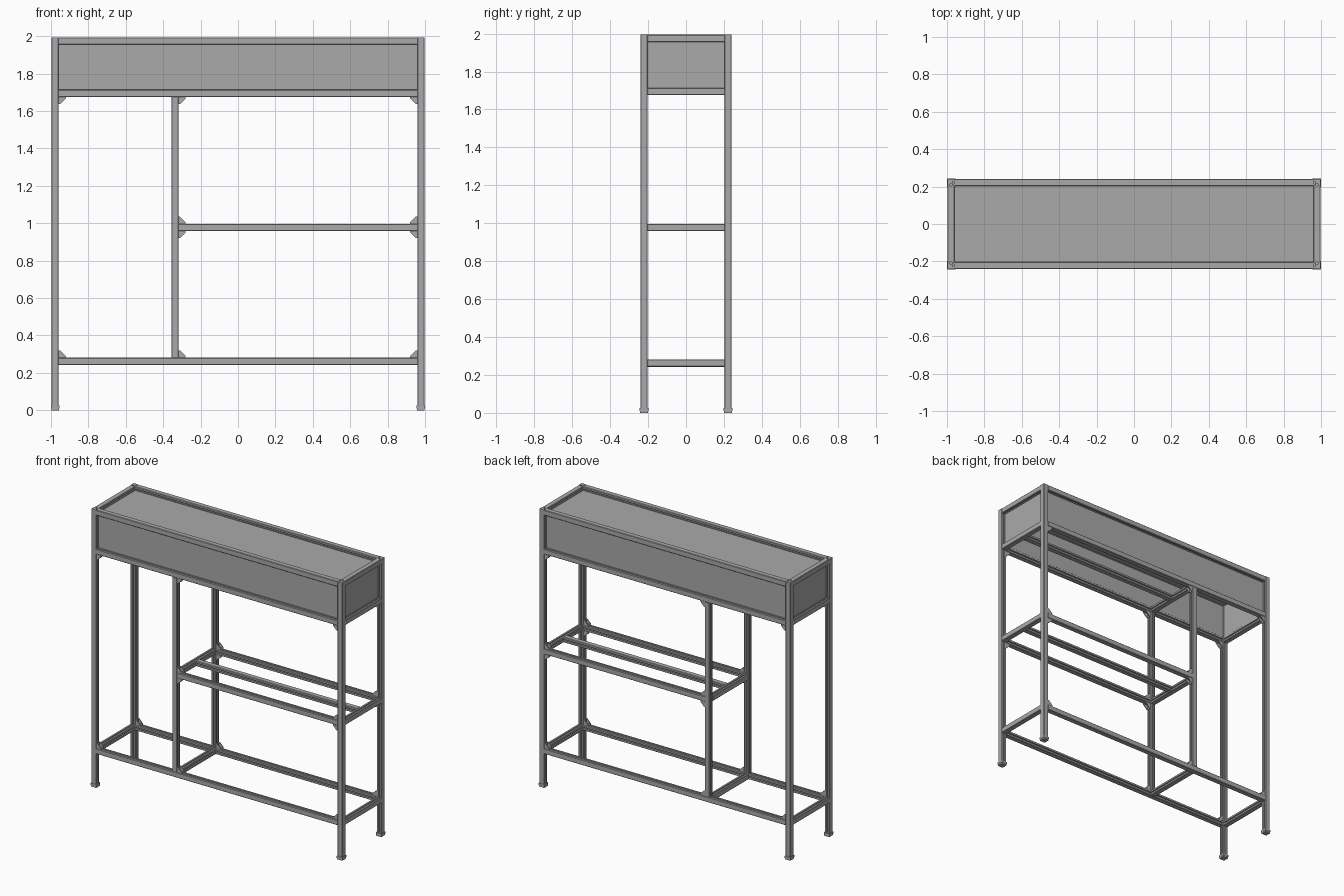
import bpy
import bmesh
from mathutils import Matrix, Vector

cube = bpy.data.objects.get("Cube")
if cube:
    bpy.data.objects.remove(cube)


def material(name, value):
    m = bpy.data.materials.new(name)
    m.use_nodes = True
    colour = (value, value, value, 1)
    m.diffuse_color = colour
    m.node_tree.nodes["Principled BSDF"].inputs["Base Color"].default_value = colour
    return m


GREY = material("aluminium grey", 0.4)

W = 0.038                 # width of the slotted bar
H = W / 2
X, Y = 0.9775, 0.2215     # corner post centres
DIV = -0.337              # divider post centre
LOW, MID, BOX, TOP = 0.262, 0.978, 1.695, 1.975   # rail heights
UP, DOWN = Vector((0, 0, 1)), Vector((0, 0, -1))


def finish(name, bm):
    bmesh.ops.recalc_face_normals(bm, faces=bm.faces)
    mesh = bpy.data.meshes.new(name)
    bm.to_mesh(mesh)
    bm.free()
    mesh.materials.append(GREY)
    obj = bpy.data.objects.new(name, mesh)
    bpy.context.collection.objects.link(obj)
    return obj


def add_prism(bm, outline, origin, u, v, depth):
    """Extrude a 2D outline drawn on axes u, v along depth."""
    base = [bm.verts.new(origin + u * a + v * b) for a, b in outline]
    face = bm.faces.new(base)
    out = bmesh.ops.extrude_face_region(bm, geom=[face], use_keep_orig=True)
    moved = [g for g in out["geom"] if isinstance(g, bmesh.types.BMVert)]
    bmesh.ops.translate(bm, verts=moved, vec=depth)


def add_box(bm, centre, size):
    mat = Matrix.Translation(centre) @ Matrix.Diagonal((*size, 1))
    bmesh.ops.create_cube(bm, size=1, matrix=mat)


# One side of the bar section, plain or with a T-slot
C = 0.003
PLAIN = [(C - H, -H), (H - C, -H)]
SLOT = [(-0.004, -H), (-0.004, -0.015), (-0.009, -0.015), (-0.005, -0.008),
        (0.005, -0.008), (0.009, -0.015), (0.004, -0.015), (0.004, -H)]


def bar(name, start, end, slots):
    """Square bar with slots on the sides that face the given directions."""
    start, end = Vector(start), Vector(end)
    along = end - start
    u = Vector((0, 1, 0)) if abs(along.y) < 0.001 else Vector((1, 0, 0))
    v = along.normalized().cross(u)
    outline = []
    for turn in range(4):
        normal = (-v, u, v, -u)[turn]
        slotted = any(normal.dot(d) > 0.5 for d in slots)
        side = [PLAIN[0], *SLOT, PLAIN[1]] if slotted else PLAIN
        for a, b in side:
            for _ in range(turn):
                a, b = -b, a
            outline.append((a, b))
    bm = bmesh.new()
    add_prism(bm, outline, start, u, v, along)
    return finish(name, bm)


def bracket(name, x, y, z, sx, sz):
    """Corner bracket: two plates joined by two clipped cheeks."""
    bm = bmesh.new()
    size, tip, width, t = 0.038, 0.009, 0.032, 0.004
    shape = [(0, 0), (size, 0), (size, tip), (tip, size), (0, size)]
    for off in (-width / 2, width / 2 - t):
        add_prism(bm, shape, Vector((x, y + off, z)), Vector((sx, 0, 0)),
                  Vector((0, 0, sz)), Vector((0, t, 0)))
    add_box(bm, (x + sx * size / 2, y, z + sz * t / 2), (size, width, t))
    add_box(bm, (x + sx * t / 2, y, z + sz * size / 2), (t, width, size))
    return finish(name, bm)


EAST, WEST = Vector((1, 0, 0)), Vector((-1, 0, 0))
NORTH, SOUTH = Vector((0, 1, 0)), Vector((0, -1, 0))

for y, side, inward in ((-Y, "front", NORTH), (Y, "back", SOUTH)):
    # Posts and feet
    for x, end, across in ((-X, "right", EAST), (X, "left", WEST)):
        bar(f"{side}_{end}_post", (x, y, 0.02), (x, y, 1.994), (inward, across))
        bm = bmesh.new()
        add_box(bm, (x, y, 0.005), (0.041, 0.041, 0.01))
        add_box(bm, (x, y, 0.0175), (0.045, 0.045, 0.015))
        finish(f"{side}_{end}_foot", bm)
    bar(f"{side}_divider_post", (DIV, y, LOW + H), (DIV, y, BOX - H), (inward, EAST, WEST))

    # Long rails
    for z, level, face in ((LOW, "bottom", UP), (BOX, "box_lower", UP), (TOP, "box_upper", DOWN)):
        bar(f"{side}_{level}_rail", (-X + H, y, z), (X - H, y, z), (inward, face))
    bar(f"{side}_shelf_rail", (DIV + H, y, MID), (X - H, y, MID), (inward, UP))

    # Corner brackets
    for x, sx in ((-X + H, 1), (DIV + H, 1), (X - H, -1)):
        bracket(f"{side}_bottom_bracket", x, y, LOW + H, sx, 1)
        bracket(f"{side}_box_bracket", x, y, BOX - H, sx, -1)
        if x > -X + W:
            bracket(f"{side}_shelf_upper_bracket", x, y, MID + H, sx, 1)
            bracket(f"{side}_shelf_lower_bracket", x, y, MID - H, sx, -1)

# Cross rails
for z, level, face, spots in ((LOW, "bottom", UP, (-X, DIV, X)), (MID, "shelf", UP, (DIV, X)),
                              (BOX, "box_lower", UP, (-X, DIV, X)),
                              (TOP, "box_upper", DOWN, (-X, X))):
    for x in spots:
        bar(f"{level}_cross_rail", (x, -Y + H, z), (x, Y - H, z),
            (face, WEST if x > 0 else EAST))

# Middle rails under the shelf and the box
for z, level in ((MID, "shelf"), (BOX, "box")):
    bar(f"{level}_middle_rail", (DIV + H, 0, z), (X - H, 0, z), (NORTH, SOUTH))

# Panels set toward the inner side of the box frame
T = 0.006
IN = 0.012
mid_z, tall = (BOX + TOP) / 2, TOP - BOX - W + 0.012
long, deep = 2 * X - W + 0.012, 2 * Y - W + 0.012
for name, centre, size in (
        ("front_panel", (0, IN - Y, mid_z), (long, T, tall)),
        ("back_panel", (0, Y - IN, mid_z), (long, T, tall)),
        ("right_panel", (IN - X, 0, mid_z), (T, deep, tall)),
        ("left_panel", (X - IN, 0, mid_z), (T, deep, tall)),
        ("top_panel", (0, 0, TOP - IN), (long, deep, T))):
    bm = bmesh.new()
    add_box(bm, centre, size)
    finish(name, bm)
